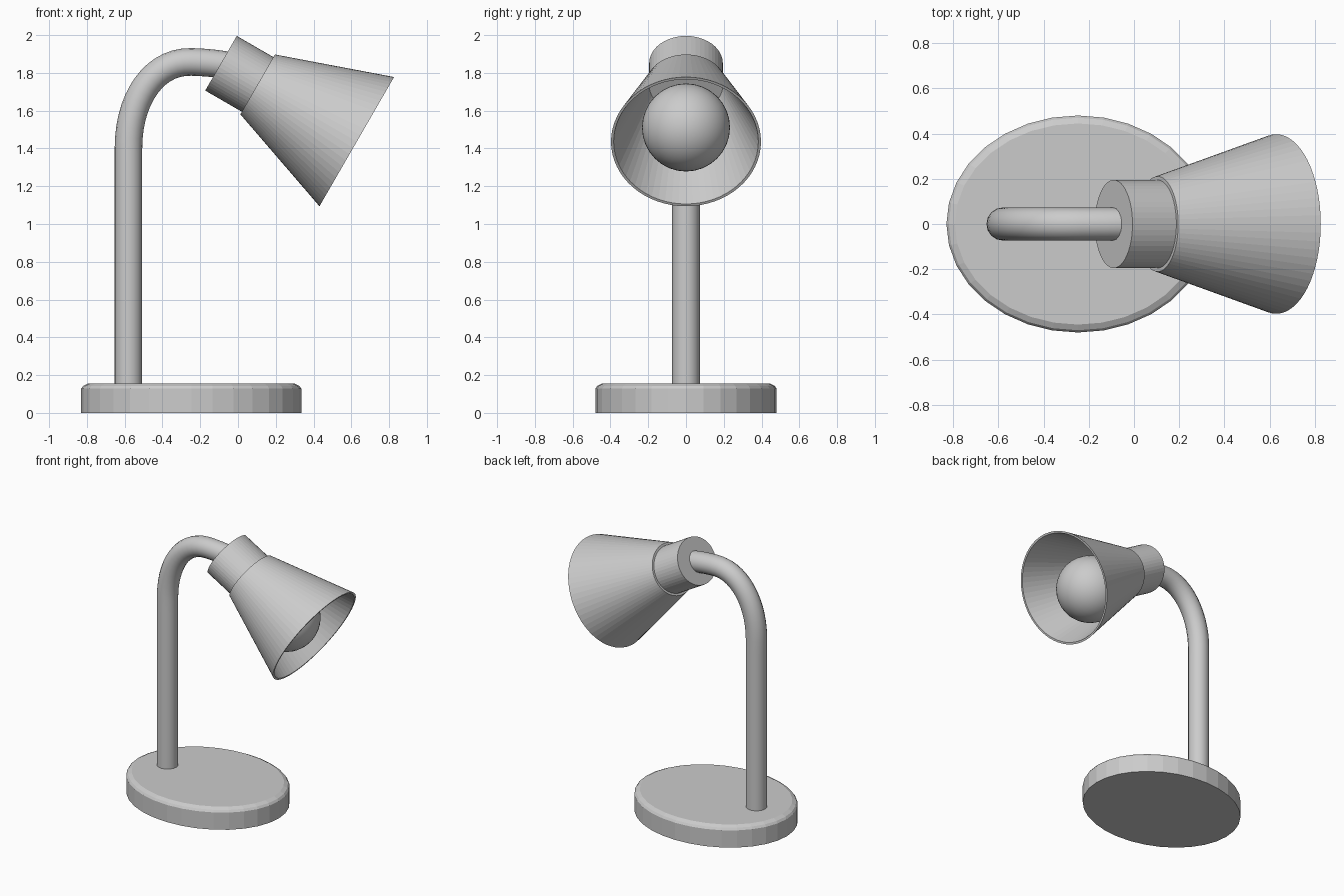
import bpy, bmesh, math
from mathutils import Matrix, Vector

if "Cube" in bpy.data.objects:
    bpy.data.objects.remove(bpy.data.objects["Cube"])

grey = bpy.data.materials.new("light grey")
grey.diffuse_color = (0.6, 0.6, 0.6, 1)
grey.use_nodes = True
grey.node_tree.nodes["Principled BSDF"].inputs["Base Color"].default_value = grey.diffuse_color


def finish(name, bm, matrix=Matrix()):
    bmesh.ops.recalc_face_normals(bm, faces=bm.faces)
    me = bpy.data.meshes.new(name)
    bm.to_mesh(me)
    bm.free()
    me.materials.append(grey)
    ob = bpy.data.objects.new(name, me)
    ob.matrix_world = matrix
    bpy.context.collection.objects.link(ob)
    return ob


def loft(name, rings, sides, matrix=Matrix(), closed=False):
    """Skin elliptical rings (rx, ry, height); cap the ends or close the loop."""
    bm = bmesh.new()
    loops = [[bm.verts.new((rx * math.cos(2 * math.pi * i / sides),
                            ry * math.sin(2 * math.pi * i / sides), z))
              for i in range(sides)] for rx, ry, z in rings]
    pairs = list(zip(loops, loops[1:]))
    if closed:
        pairs.append((loops[-1], loops[0]))
    else:
        bm.faces.new(loops[0])
        bm.faces.new(loops[-1])
    for a, b in pairs:
        for i in range(sides):
            j = (i + 1) % sides
            bm.faces.new((a[i], a[j], b[j], b[i]))
    return finish(name, bm, matrix)


# Oval base with a softened top edge
loft("base", [(0.5825, 0.48, 0), (0.5825, 0.48, 0.128),
              (0.572, 0.47, 0.143), (0.545, 0.445, 0.156)], 32,
     Matrix.Translation((-0.2475, 0, 0)))

# Bent arm: a bezier path with a round section
cu = bpy.data.curves.new("arm", 'CURVE')
cu.dimensions = '3D'
cu.bevel_depth = 0.073
cu.bevel_resolution = 6
cu.resolution_u = 14
cu.use_fill_caps = True
sp = cu.splines.new('BEZIER')
path = [((-0.58, 0.1), (-0.58, 0), (-0.58, 0.5)),
        ((-0.58, 1.40), (-0.58, 1.0), (-0.58, 1.67)),
        ((-0.25, 1.858), (-0.44, 1.862), (-0.19, 1.857)),
        ((-0.06, 1.84), (-0.11, 1.85), (0, 1.83))]
sp.bezier_points.add(len(path) - 1)
for p, (co, left, right) in zip(sp.bezier_points, path):
    p.handle_left_type = p.handle_right_type = 'FREE'
    p.co, p.handle_left, p.handle_right = [(x, 0, z) for x, z in (co, left, right)]
tmp = bpy.data.objects.new("arm_path", cu)
bpy.context.collection.objects.link(tmp)
me = bpy.data.meshes.new_from_object(tmp.evaluated_get(bpy.context.evaluated_depsgraph_get()))
bpy.data.objects.remove(tmp)
bm = bmesh.new()
bm.from_mesh(me)
arm = finish("arm", bm)

# Lamp head frame: local z runs along the shade axis, 30 degrees below +x
head = Matrix.Translation((-0.09, 0, 1.851)) @ Matrix.Rotation(math.radians(120), 4, 'Y')

# Socket and hollow shade
loft("socket", [(0.167, 0.195, 0), (0.167, 0.195, 0.235)], 48, head)
loft("shade", [(0.183, 0.211, 0.224), (0.395, 0.397, 0.83),
               (0.381, 0.383, 0.83), (0.166, 0.194, 0.224)], 64, head, closed=True)

# Bulb
bm = bmesh.new()
bmesh.ops.create_uvsphere(bm, u_segments=32, v_segments=24, radius=0.233)
bulb = finish("bulb", bm, Matrix.Translation((0.395, 0, 1.511)) @ Matrix.Rotation(math.radians(90), 4, 'Y'))

# Smooth the round parts, keep the sharp edges
bpy.ops.object.select_all(action='DESELECT')
for ob in (arm, bulb):
    ob.select_set(True)
bpy.context.view_layer.objects.active = arm
bpy.ops.object.shade_smooth_by_angle(angle=math.radians(30))
